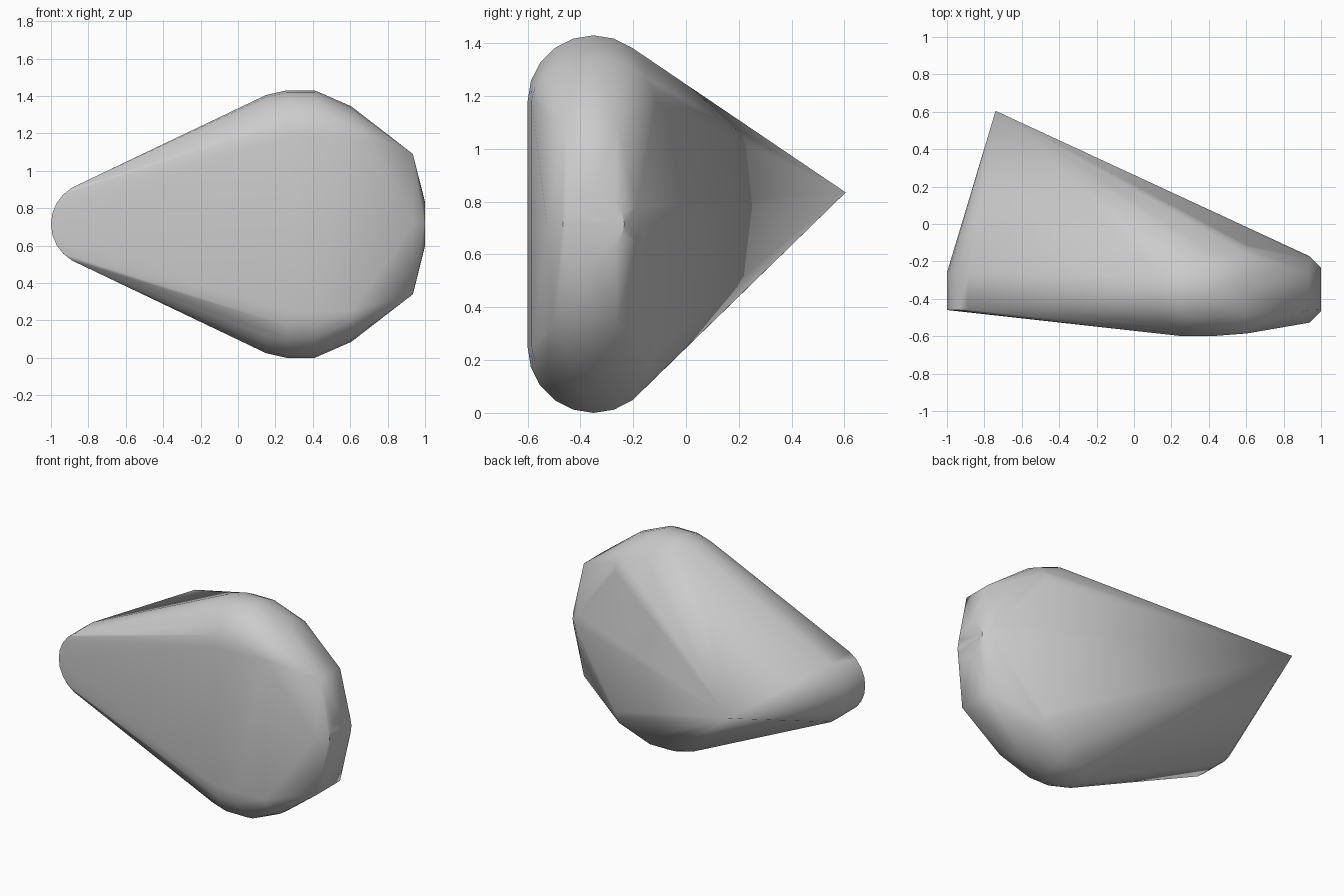
import bpy, bmesh, math

if "Cube" in bpy.data.objects:
    bpy.data.objects.remove(bpy.data.objects["Cube"], do_unlink=True)

MID_Z, MID_Y = 0.715, -0.35
points = []

def ring(n, place):
    for i in range(n):
        a = math.tau * i / n
        points.append(place(math.cos(a), math.sin(a)))

# Broad rounded shoulders, mirrored above and below the middle
for side in (1, -1):
    for x, height, depth in ((0.15, 0.225, 0.22), (0.26, 0.25, 0.25),
                             (0.41, 0.25, 0.25), (0.605, 0.165, 0.235)):
        ring(20, lambda c, s: (x, MID_Y + depth * c,
                               MID_Z + side * (0.465 + height * s)))

# Narrow rounded end: a short disc across the depth
for y in (-0.46, -0.26):
    ring(24, lambda c, s: (-0.775 + 0.225 * c, y, MID_Z + 0.225 * s))

# Blunt end: small domed nose between two straight edges
for x, r in ((0.94, 0.177), (1.0, 0.117)):
    ring(16, lambda c, s: (x, MID_Y + r * c, MID_Z + r * s))
for front_y, z in ((-0.46, 1.09), (-0.50, 0.34)):
    points += [(0.935, front_y, z), (0.935, -0.26, z)]

# Rear tip
points.append((-0.74, 0.605, 0.835))

# Wrap everything in one convex skin
bm = bmesh.new()
for p in points:
    bm.verts.new(p)
result = bmesh.ops.convex_hull(bm, input=bm.verts)
loose = {g for g in result["geom_interior"] + result["geom_unused"]
         if isinstance(g, bmesh.types.BMVert)}
bmesh.ops.delete(bm, geom=list(loose), context='VERTS')
bmesh.ops.recalc_face_normals(bm, faces=bm.faces)
mesh = bpy.data.meshes.new("faceted_stone")
bm.to_mesh(mesh)
bm.free()

stone = bpy.data.objects.new("faceted_stone", mesh)
bpy.context.collection.objects.link(stone)

# Plain grey
grey = bpy.data.materials.new("plain_grey")
grey.use_nodes = True
colour = (0.6, 0.6, 0.6, 1)
grey.diffuse_color = colour
grey.node_tree.nodes["Principled BSDF"].inputs["Base Color"].default_value = colour
mesh.materials.append(grey)

bpy.ops.object.select_all(action='DESELECT')
stone.select_set(True)
bpy.context.view_layer.objects.active = stone
bpy.ops.object.shade_smooth_by_angle(angle=math.radians(30))
